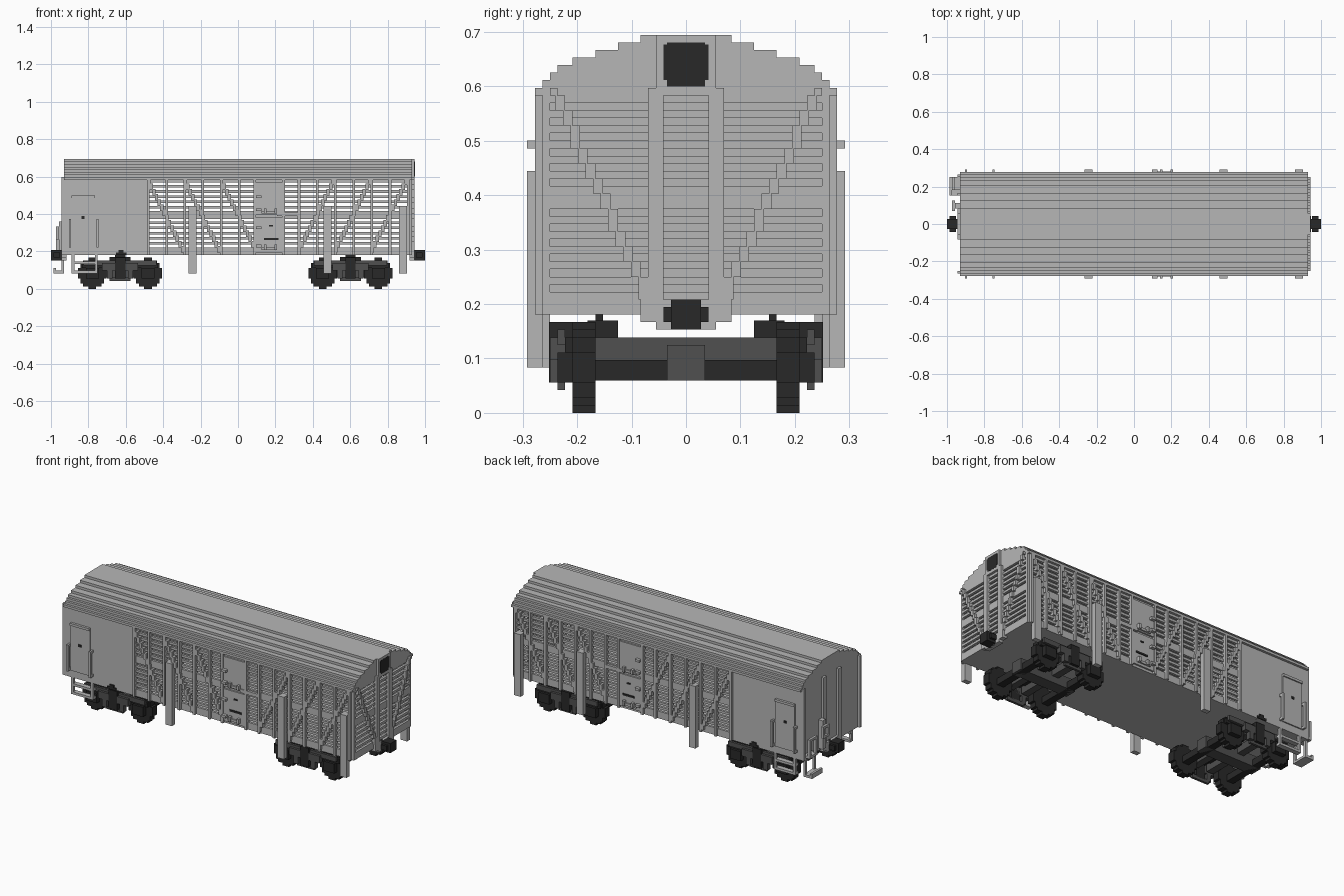
import bpy
import bmesh
from math import sqrt

if "Cube" in bpy.data.objects:
    bpy.data.objects.remove(bpy.data.objects["Cube"], do_unlink=True)

U = 1 / 72  # block unit: the wagon is 144 blocks long


def material(name, value):
    mat = bpy.data.materials.new(name)
    mat.use_nodes = True
    colour = (value, value, value, 1)
    mat.diffuse_color = colour
    bsdf = mat.node_tree.nodes["Principled BSDF"]
    bsdf.inputs["Base Color"].default_value = colour
    bsdf.inputs["Roughness"].default_value = 0.8
    return mat


LIGHT = material("light grey", 0.47)
MID = material("mid grey", 0.08)
DARK = material("near black", 0.022)


def part(name, mat, boxes, mirror=False):
    """One object from (x0, x1, y0, y1, z0, z1) blocks, optionally mirrored in y."""
    bm = bmesh.new()
    if mirror:
        boxes = boxes + [(a, b, -d, -c, e, f) for a, b, c, d, e, f in boxes]
    for x0, x1, y0, y1, z0, z1 in boxes:
        cube = bmesh.ops.create_cube(bm, size=1)
        for v in cube["verts"]:
            v.co.x = (x0 if v.co.x < 0 else x1) * U
            v.co.y = (y0 if v.co.y < 0 else y1) * U
            v.co.z = (z0 if v.co.z < 0 else z1) * U
    mesh = bpy.data.meshes.new(name)
    bm.to_mesh(mesh)
    bm.free()
    mesh.materials.append(mat)
    obj = bpy.data.objects.new(name, mesh)
    bpy.context.collection.objects.link(obj)
    return obj


def slats(x0, x1, y0, y1):
    """Horizontal boards between the air slots, with a wide middle board."""
    rows = [(13, 16), (27, 30), (41, 43)]
    rows += [(z, z + 1) for z in range(17, 41, 2) if z not in (27, 29)]
    return [(x0, x1, y0, y1, a, b) for a, b in rows]


# Floor and sills
part("floor", LIGHT, [(-67, 67, -18, 18, 13, 14)])
part("end_sills", LIGHT, [(x, x + 2, -y, y, z, z + 3)
                          for x in (-68, 66) for y, z in ((6, 12), (4, 11))])

# Stepped roof
half_widths = (20, 19, 18, 17, 15, 12, 9, 6)
part("roof", LIGHT, [(-67, 67, -w, w, 42 + i, 43 + i) for i, w in enumerate(half_widths)])

# Closed compartment
part("cabin", LIGHT, [(-67, -35, -19, 19, 13, 42)])
part("cabin_end_posts", LIGHT, [(-68, -67, 4, 6, 13, 43), (-68, -67, 18, 19, 13, 43)], True)

# Slatted walls
part("side_slats", LIGHT, slats(-35, 67, 18, 19), True)
part("end_slats", LIGHT, slats(66, 67, -18, 18))

# Side framing: uprights and stepped diagonal braces
posts = [(x, x + 1, 18, 20, 13, 42) for x in (-35, -28, -21, -14, -7, 0, 6, 17, 23, 30, 37, 44, 51, 58, 65)]
part("side_uprights", LIGHT, posts, True)
braces = []
for start, step in ((-35, 1), (-21, 1), (-7, 1), (36, -1), (50, -1), (64, -1)):
    for i in range(14):
        x = start + step * i
        braces.append((x, x + 1.3, 18, 20, 40 - 2 * i, 42.5 - 2 * i))
part("side_braces", LIGHT, braces, True)
part("corner_posts", LIGHT, [(66, 67, 18, 19, 13, 43)], True)
part("stakes", LIGHT, [(x, x + 3, 19, 21, 6, 32) for x in (-19, 33, 62)], True)

# Slatted end framing
end_frame = [(66, 68, 3, 5, 15, 43)]
for z in range(15, 43):
    y = 5 + (z - 15) // 2.2
    end_frame.append((66, 68, y, min(y + 1.3, 18), z, z + 1))
part("end_braces", LIGHT, end_frame, True)
part("lamp_panel", LIGHT, [(66, 68, -4, 4, 42, 50)])
part("lamp", DARK, [(67, 68.05, -3, 3, 44, 48.7), (67, 68.05, -2.5, 2.5, 43.2, 49)])

# Stock doors in the middle of each side
part("stock_doors", LIGHT, [(7, 17, 18, 19.7, 14, 27.5), (7, 17, 18, 19.7, 28.5, 41)], True)
hinges = [(7, 9, 19, 21, z, z + 1) for z in (35, 30, 23, 16)]
hinges += [(9, 15, 19, 20.3, z, z + 1) for z in (15, 29)]
hinges += [(x, x + 1, 19, 21, z, z + 2) for x in (10, 14) for z in (15, 29)]
part("door_hinges", LIGHT, hinges, True)
part("door_latch", DARK, [(10, 15.5, 19.5, 20, 18.8, 19.6), (12, 13.5, 19.5, 20, 24, 24.6)], True)
part("latch_rail", LIGHT, [(15, 23, 19, 20, 28, 29.5)], True)

# Cabin doors, handrails and stirrup steps
part("cabin_doors", LIGHT, [(-64, -55, 18, 19.5, 16, 35), (-64, -55, 18, 20, 35, 36)], True)
part("door_handles", DARK, [(-60.2, -59, 19, 19.8, 27, 28)], True)
part("handrails", LIGHT, [(x, x + 0.8, 20, 21, 16, 27) for x in (-65, -54.5)]
     + [(x, x + 0.8, 19, 21, z, z + 1) for x in (-65, -54.5) for z in (16, 26)], True)
stirrup = [(x, x + 1, 18, 19, 6, 14) for x in (-64, -55)]
stirrup += [(-64, -54, 17, 19, z, z + 1) for z in (6, 9.5)]
part("stirrup_steps", LIGHT, stirrup, True)

# Hand brake and brakeman's step on the closed end
part("brake_column", LIGHT, [(-69, -67, 6, 8, 14, 26), (-70, -69, 5, 9, 19, 20),
                             (-70, -69, 5, 9, 23, 24), (-70, -69, 5, 6, 19, 24),
                             (-70, -69, 8, 9, 19, 24)])
part("brake_step", LIGHT, [(-71, -67, 11, 18, 6, 7), (-71, -70, 11, 18, 7, 8),
                           (-68, -67, 11, 12, 7, 14), (-68, -67, 17, 18, 7, 14)])
part("end_rail", LIGHT, [(-70, -69, y, y + 1, 14, 22) for y in (13, 17)]
     + [(-70, -69, 13, 18, 21, 22), (-70, -67, 13, 18, 14, 15)])

# Couplers
for side, label in ((-1, "rear"), (1, "front")):
    def span(a, b):
        return (a, b) if side > 0 else (-b, -a)
    part(label + "_coupler", DARK, [span(67, 70) + (-2, 2, 11, 15),
                                    span(68.5, 71) + (-3, 3, 12, 14),
                                    span(70, 72) + (-2, 2, 11, 15)])

# Bogies
for cx, label in ((-45.4, "rear"), (43.3, "front")):
    wheels, axles, boxes = [], [], []
    for dx in (-10.7, 10.7):
        x = cx + dx
        for z in range(12):
            h = round(sqrt(36 - (z - 5.5) ** 2)) - 0.5
            wheels.append((x - h, x + h, 12, 15, z, z + 1))
        axles.append((x - 1.5, x + 1.5, -16, 16, 4.3, 7))
        boxes.append((x - 2.5, x + 2.5, 15, 17, 4, 8))
        boxes.append((x - 4, x + 4, 15, 16, 8, 10))
    part(label + "_wheels", DARK, wheels, True)
    part(label + "_axles", DARK, axles)
    part(label + "_axle_boxes", DARK, boxes, True)
    # Side frame, springs and bolster
    part(label + "_side_frames", MID, [(cx - 14, cx + 14, 16, 17, 9, 11),
                                       (cx - 7, cx + 7, 16, 18, 7, 10),
                                       (cx - 4, cx + 4, 16, 17, 3, 4.5)], True)
    part(label + "_spring_columns", DARK, [(cx - 2, cx + 2, 16, 18.1, 4, 12)], True)
    part(label + "_springs", MID, [(cx + d, cx + d + 2, 16, 18, 4, 7) for d in (-5, 3)], True)
    part(label + "_crossbeams", MID, [(cx + d, cx + d + 3, -15, 15, 7, 10) for d in (-5, 2)]
         + [(cx - 13, cx + 13, -2.5, 2.5, 4.3, 9)])
    part(label + "_bolster", DARK, [(cx - 4, cx + 4, 9, 13, 9.5, 12.2),
                                    (cx - 2, cx + 2, 11, 12, 10, 13),
                                    (cx - 2, cx + 2, 12, 16, 10, 12)], True)

# Brake brackets on the closed compartment
part("side_brackets", DARK, [(-47, -43, 18, 19.5, 13, 14), (-46, -44, 18, 19.5, 14, 15)], True)
